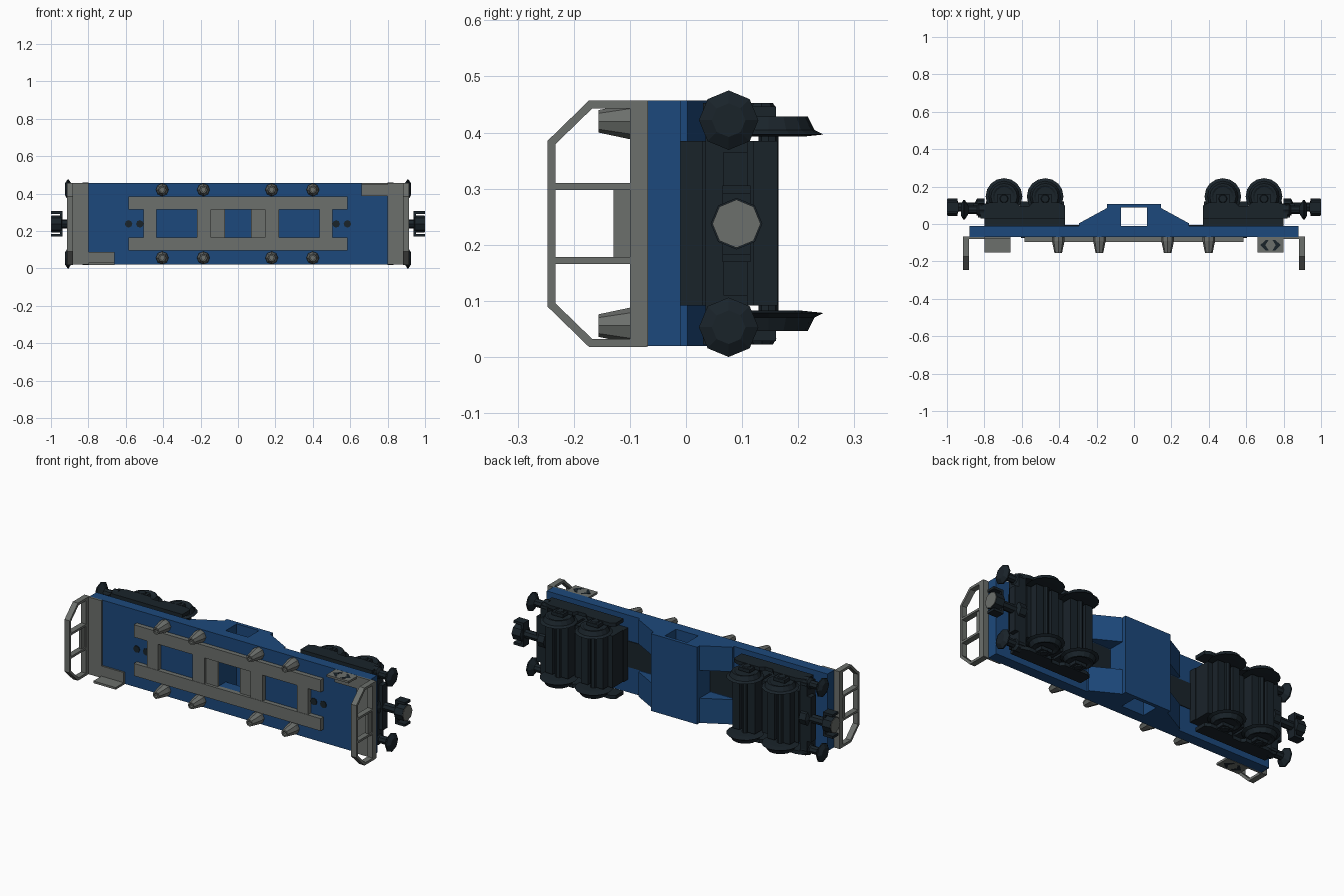
import bpy, bmesh
from math import cos, sin, tau
from mathutils import Vector

if "Cube" in bpy.data.objects:
    bpy.data.objects.remove(bpy.data.objects["Cube"])

ZC = 0.2375  # centre line of the wagon's width


def material(name, col):
    m = bpy.data.materials.new(name)
    m.diffuse_color = (*col, 1)
    m.use_nodes = True
    m.node_tree.nodes["Principled BSDF"].inputs["Base Color"].default_value = m.diffuse_color
    return m


BLUE = material("blue_paint", (0.012, 0.066, 0.2))
GREY = material("grey_paint", (0.15, 0.16, 0.15))
DARK = material("dark_metal", (0.010, 0.017, 0.023))


class Part:
    """Collects primitives into one mesh object."""
    def __init__(self, name, mat):
        self.bm, self.name, self.mat = bmesh.new(), name, mat

    def prism(self, pts, z0, z1, sx=1):
        lo = [self.bm.verts.new((x * sx, y, z0)) for x, y in pts]
        hi = [self.bm.verts.new((x * sx, y, z1)) for x, y in pts]
        self.skin([lo, hi])

    def skin(self, rings):
        """joins vertex rings into a capped tube"""
        n = len(rings[0])
        for p, q in zip(rings, rings[1:]):
            for i in range(n):
                j = (i + 1) % n
                self.bm.faces.new((p[i], p[j], q[j], q[i]))
        self.bm.faces.new(rings[0])
        self.bm.faces.new(rings[-1])

    def box(self, x0, x1, y0, y1, z0, z1):
        self.prism([(x0, y0), (x1, y0), (x1, y1), (x0, y1)], z0, z1)

    def lathe(self, centre, axis, profile, n=8):
        """profile: (radius, distance along axis)"""
        a = Vector(axis)
        u = Vector((0, 0, 1)) if abs(a.z) < 0.5 else Vector((1, 0, 0))
        v = a.cross(u)
        self.skin([[self.bm.verts.new(Vector(centre) + a * t + r * (u * cos(tau * i / n) + v * sin(tau * i / n)))
                    for i in range(n)] for r, t in profile])

    def bar(self, x0, x1, path):
        """mitred strip; path gives outer and inner (y, z) points"""
        self.skin([[self.bm.verts.new(p) for p in ((x0, y, z), (x1, y, z), (x1, iy, iz), (x0, iy, iz))]
                   for y, z, iy, iz in path])

    def done(self):
        bmesh.ops.recalc_face_normals(self.bm, faces=self.bm.faces)
        me = bpy.data.meshes.new(self.name)
        self.bm.to_mesh(me)
        self.bm.free()
        me.materials.append(self.mat)
        bpy.context.collection.objects.link(bpy.data.objects.new(self.name, me))


# Deck with an opening in the middle
deck = Part("deck", BLUE)
for s in (-1, 1):
    deck.box(*sorted((0.07 * s, 0.88 * s)), -0.07, -0.01, 0.02, 0.457)
deck.box(-0.07, 0.07, -0.07, -0.01, 0.02, 0.166)
deck.box(-0.07, 0.07, -0.07, -0.01, 0.315, 0.457)
deck.done()

# Belly: sloped sides with a window through, open channel on the centre line
belly = Part("underframe_belly", BLUE)
for s in (-1, 1):
    for z0, z1 in ((0.02, 0.16), (0.318, 0.457)):
        belly.prism([(0.07, -0.01), (0.295, -0.01), (0.295, 0.003), (0.145, 0.085), (0.145, 0.108),
                     (0.07, 0.108)], z0, z1, s)
    belly.box(*sorted((0.07 * s, 0.145 * s)), -0.01, 0.108, 0.16, 0.318)
belly.box(-0.07, 0.07, 0.088, 0.108, 0.02, 0.457)
belly.done()

channel = Part("underframe_channel", DARK)
for s in (-1, 1):
    channel.box(*sorted((0.145 * s, 0.38 * s)), -0.012, -0.006, 0.165, 0.312)
channel.done()

# Raised loading frame on the deck
frame = Part("loading_frame", GREY)
for z0, z1 in ((0.096, 0.166), (0.315, 0.385)):
    frame.box(-0.585, 0.585, -0.096, -0.07, z0, z1)
for s in (-1, 1):
    frame.box(*sorted((0.435 * s, 0.505 * s)), -0.094, -0.07, 0.166, 0.315)
    frame.box(*sorted((0.145 * s, 0.22 * s)), -0.094, -0.07, 0.166, 0.315)
    frame.box(*sorted((0.07 * s, 0.145 * s)), -0.08, -0.07, 0.166, 0.315)
frame.done()

pins = Part("pivot_pins", DARK)
for s in (-1, 1):
    for x in (0.525, 0.585):
        pins.lathe((x * s, -0.068, ZC), (0, -1, 0), [(0.02, 0), (0.02, 0.006)])
pins.done()

# Tapered stake sockets along both edges
stakes = Part("stake_sockets", GREY)
for x in (-0.405, -0.185, 0.18, 0.40):
    for z in (0.056, 0.42):
        stakes.lathe((x, -0.07, z), (0, -1, 0),
                     [(0.034, 0), (0.034, 0.02), (0.02, 0.086), (0.012, 0.086), (0.012, 0.06)])
stakes.done()

# End plates, sign brackets and arrows
plates = Part("end_plates", GREY)
arrows = Part("sign_arrows", DARK)
for s in (-1, 1):
    plates.box(*sorted((0.80 * s, 0.914 * s)), -0.08, -0.068, 0.02, 0.457)
    a, b = sorted((0.66 * s, 0.80 * s))
    zs = lambda d: ZC + s * d
    plates.box(a, b, -0.08, -0.068, *sorted((zs(0.15), zs(0.219))))
    plates.box(a, b, -0.152, -0.07, *sorted((zs(0.207), zs(0.219))))
    for d in (-1, 1):
        cx = 0.73 * s
        arrows.prism([(cx + d * 0.055, -0.113), (cx + d * 0.025, -0.085), (cx + d * 0.01, -0.085),
                      (cx + d * 0.028, -0.113), (cx + d * 0.01, -0.141), (cx + d * 0.025, -0.141)],
                     *sorted((zs(0.218), zs(0.22))))
plates.done()
arrows.done()

# End railings
railing = Part("end_railings", GREY)
half = [(-0.07, 0.2195, -0.07, 0.2055), (-0.173, 0.2195, -0.167, 0.2055),
        (-0.247, 0.1475, -0.233, 0.1415)]
loop = [(y, ZC + z, iy, ZC + iz) for y, z, iy, iz in half]
loop += [(y, ZC - z, iy, ZC - iz) for y, z, iy, iz in reversed(half)]
for s in (-1, 1):
    a, b = sorted((0.882 * s, 0.914 * s))
    railing.bar(a, b, loop)
    railing.box(a, b, -0.1, -0.07, 0.03, 0.445)
    for z in (0.172, 0.304):
        railing.box(a, b, -0.236, -0.095, z - 0.006, z + 0.006)
    railing.box(*sorted((0.89 * s, 0.906 * s)), -0.129, -0.098, 0.178, 0.298)
railing.done()

# Running gear at each end
for s, tag in ((-1, "left"), (1, "right")):
    X = lambda a, b: sorted((a * s, b * s))
    bogie = Part(tag + "_bogie_frame", DARK)
    bogie.box(*X(0.37, 0.80), -0.01, 0.03, 0.092, 0.385)
    bogie.box(*X(0.375, 0.405), 0.0, 0.12, 0.092, 0.385)
    bogie.box(*X(0.56, 0.61), 0.0, 0.12, 0.092, 0.385)
    bogie.box(*X(0.765, 0.79), 0.0, 0.12, 0.092, 0.385)
    bogie.box(*X(0.79, 0.835), 0.035, 0.11, 0.04, 0.435)
    for x in (0.475, 0.695):  # slotted casings either side of each axle
        for d in (-1, 1):
            bogie.box(*X(x + d * 0.026, x + d * 0.07), 0.02, 0.163, 0.092, 0.385)
    for d in (-1, 1):
        z0, z1 = sorted((ZC + d * 0.195, ZC + d * 0.215))
        bogie.prism([(0.37, 0.03), (0.82, 0.03), (0.82, 0.10), (0.77, 0.115), (0.63, 0.115), (0.61, 0.095),
                     (0.56, 0.095), (0.54, 0.115), (0.40, 0.115), (0.37, 0.10)], z0, z1, s)
        for x in (0.475, 0.695):
            bogie.box(*X(x - 0.035, x + 0.035), 0.09, 0.16,
                      *sorted((ZC + d * 0.19, ZC + d * 0.209)))
            bogie.lathe((x * s, 0.135, ZC + d * 0.205), (0, 0, d), [(0.026, 0), (0.02, 0.01)])
    bogie.done()

    wheels = Part(tag + "_wheelsets", DARK)
    for x in (0.475, 0.695):
        wheels.lathe((x * s, 0.147, 0.08), (0, 0, 1), [(0.018, 0), (0.018, 0.315)])
        for d in (-1, 1):
            wheels.lathe((x * s, 0.147, ZC + d * 0.155), (0, 0, d),
                         [(0.06, 0), (0.098, 0.004), (0.082, 0.012), (0.070, 0.036),
                          (0.06, 0.036), (0.05, 0.03)], 16)
    wheels.done()

    buffers = Part(tag + "_buffers", DARK)
    for z in (0.053, 0.422):
        buffers.lathe((0, 0.076, z), (s, 0, 0),
                      [(0.036, 0.80), (0.036, 0.83), (0.022, 0.84), (0.022, 0.885),
                       (0.053, 0.905), (0.053, 0.912), (0.03, 0.926)])
    buffers.done()

    coupler = Part(tag + "_coupler", DARK)
    coupler.lathe((0, 0.09, ZC), (s, 0, 0),
                  [(0.045, 0.80), (0.045, 0.84), (0.024, 0.85), (0.024, 0.94), (0.046, 0.945), (0.046, 0.997)])
    for d in (-1, 1):
        coupler.box(*X(0.94, 1.0), 0.065, 0.115, *sorted((ZC + d * 0.054, ZC + d * 0.068)))
    coupler.box(*X(0.938, 0.952), 0.065, 0.115, ZC - 0.068, ZC + 0.068)
    coupler.box(*X(0.83, 0.86), 0.067, 0.11, 0.11, 0.365)
    coupler.done()

    face = Part(tag + "_coupler_face", GREY)
    face.lathe((0, 0.09, ZC), (s, 0, 0), [(0.043, 0.98), (0.043, 1.0)])
    face.done()
